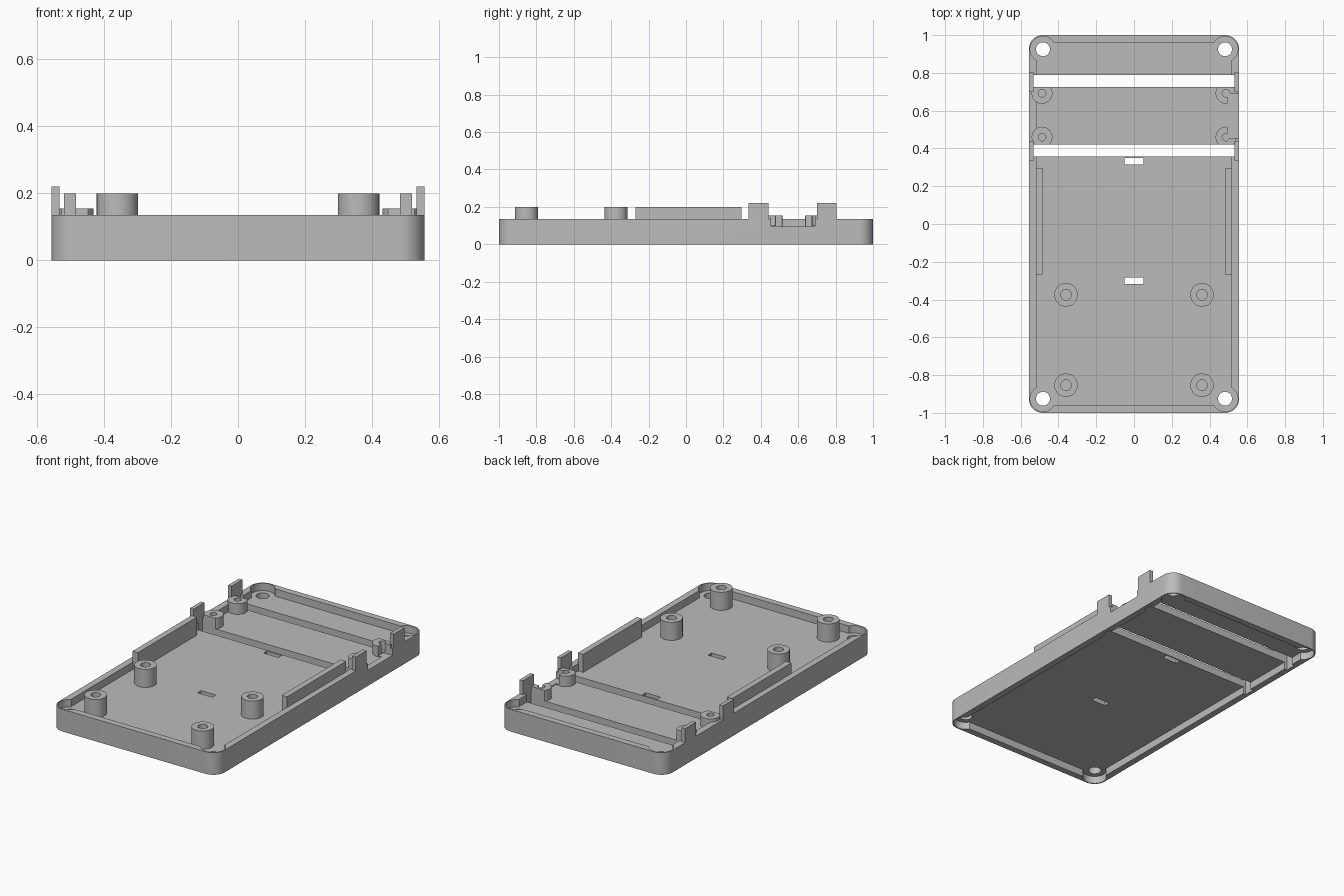
import bpy, bmesh, math

cube = bpy.data.objects.get("Cube")
if cube:
    bpy.data.objects.remove(cube, do_unlink=True)

W, L, H = 0.557, 1.0, 0.135          # half width, half length, wall height
FLOOR_LOW, FLOOR_TOP = 0.045, 0.09
CORNER = 0.075
BORE_X, BORE_Y = W - CORNER, L - CORNER
SLOTS = ((0.357, 0.422), (0.725, 0.79))

grey = bpy.data.materials.new("plain grey plastic")
grey.use_nodes = True
grey.diffuse_color = (0.5, 0.5, 0.5, 1)
grey.node_tree.nodes["Principled BSDF"].inputs["Base Color"].default_value = (0.5, 0.5, 0.5, 1)


def prism(name, outline, z0, z1):
    """Extrude a flat outline from z0 up to z1."""
    bm = bmesh.new()
    face = bm.faces.new([bm.verts.new((x, y, z0)) for x, y in outline])
    top = bmesh.ops.extrude_face_region(bm, geom=[face])["geom"]
    verts = [v for v in top if isinstance(v, bmesh.types.BMVert)]
    bmesh.ops.translate(bm, verts=verts, vec=(0, 0, z1 - z0))
    bmesh.ops.recalc_face_normals(bm, faces=bm.faces[:])
    mesh = bpy.data.meshes.new(name)
    bm.to_mesh(mesh)
    bm.free()
    mesh.materials.append(grey)
    obj = bpy.data.objects.new(name, mesh)
    bpy.context.collection.objects.link(obj)
    return obj


def box(name, x0, x1, y0, y1, z0, z1):
    return prism(name, [(x0, y0), (x1, y0), (x1, y1), (x0, y1)], z0, z1)


def arc(x, y, r, start, sweep, steps):
    angles = [math.radians(start + sweep * i / steps) for i in range(steps + 1)]
    return [(x + r * math.cos(a), y + r * math.sin(a)) for a in angles]


def cylinder(name, x, y, r, z0, z1):
    return prism(name, arc(x, y, r, 0, 360, 40)[:-1], z0, z1)


def cut(obj, cutter):
    """Subtract the cutter from the object and discard it."""
    mod = obj.modifiers.new("cut", "BOOLEAN")
    mod.operation = "DIFFERENCE"
    mod.solver = "EXACT"
    mod.object = cutter
    bpy.context.view_layer.objects.active = obj
    bpy.ops.object.modifier_apply(modifier=mod.name)
    bpy.data.objects.remove(cutter, do_unlink=True)


def cut_slots(obj):
    for y0, y1 in SLOTS:
        cut(obj, box("slot_cutter", -0.535, 0.535, y0, y1, -0.1, 0.3))


def cut_notch(obj):
    cut(obj, box("notch_cutter", 0.495, 0.7, 0.455, 0.69, 0.095, 0.3))


parts = []

# Rounded case, hollowed from above and below
outline = []
for start, sx, sy in ((0, 1, 1), (90, -1, 1), (180, -1, -1), (270, 1, -1)):
    outline += arc(sx * BORE_X, sy * BORE_Y, CORNER, start, 90, 10)
case = prism("case", outline, 0, H)
for z0, z1 in ((FLOOR_TOP, 0.3), (-0.1, FLOOR_LOW)):
    cut(case, box("cavity_cutter", -0.517, 0.517, -0.96, 0.96, z0, z1))
    for sx in (-1, 1):
        for sy in (-1, 1):
            cut(case, cylinder("bore_cutter", sx * BORE_X, sy * BORE_Y, 0.068, z0, z1))

# Screw holes, cross slots, cable tie slots and the side notch
for sx in (-1, 1):
    for sy in (-1, 1):
        cut(case, cylinder("hole_cutter", sx * BORE_X, sy * BORE_Y, 0.037, -0.1, 0.3))
cut_slots(case)
for y in (-0.3, 0.333):
    cut(case, box("tie_cutter", -0.05, 0.05, y - 0.017, y + 0.017, -0.1, 0.3))
cut_notch(case)
parts.append(case)

for side, label in ((1, "left"), (-1, "right")):
    # Tall standoffs with screw holes
    for i, y in enumerate((-0.375, -0.853)):
        post = cylinder(f"tall_standoff_{label}_{i + 1}", side * 0.36, y, 0.062, FLOOR_TOP, 0.2)
        cut(post, cylinder("hole_cutter", side * 0.36, y, 0.028, FLOOR_TOP + 0.01, 0.3))
        parts.append(post)

    # Short standoffs, trimmed by the slots and the notch
    for i, y in enumerate((0.46, 0.692)):
        post = cylinder(f"short_standoff_{label}_{i + 1}", side * 0.487, y, 0.055, FLOOR_TOP, 0.155)
        cut(post, cylinder("hole_cutter", side * 0.487, y, 0.02, FLOOR_TOP + 0.01, 0.3))
        cut_slots(post)
        if side > 0:
            cut_notch(post)
        parts.append(post)

    # Inner guide rail and the two upright clips on each long wall
    x0, x1 = sorted((side * 0.484, side * 0.52))
    parts.append(box(f"guide_rail_{label}", x0, x1, -0.27, 0.297, FLOOR_TOP, 0.2))
    x0, x1 = sorted((side * 0.533, side * W))
    for i, y in enumerate((0.335, 0.7)):
        parts.append(box(f"clip_{label}_{i + 1}", x0, x1, y, y + 0.105, H, 0.22))

# Smooth the curved walls, keep the edges crisp
bpy.ops.object.select_all(action="DESELECT")
for obj in parts:
    obj.select_set(True)
bpy.context.view_layer.objects.active = case
bpy.ops.object.shade_smooth_by_angle(angle=math.radians(30))
